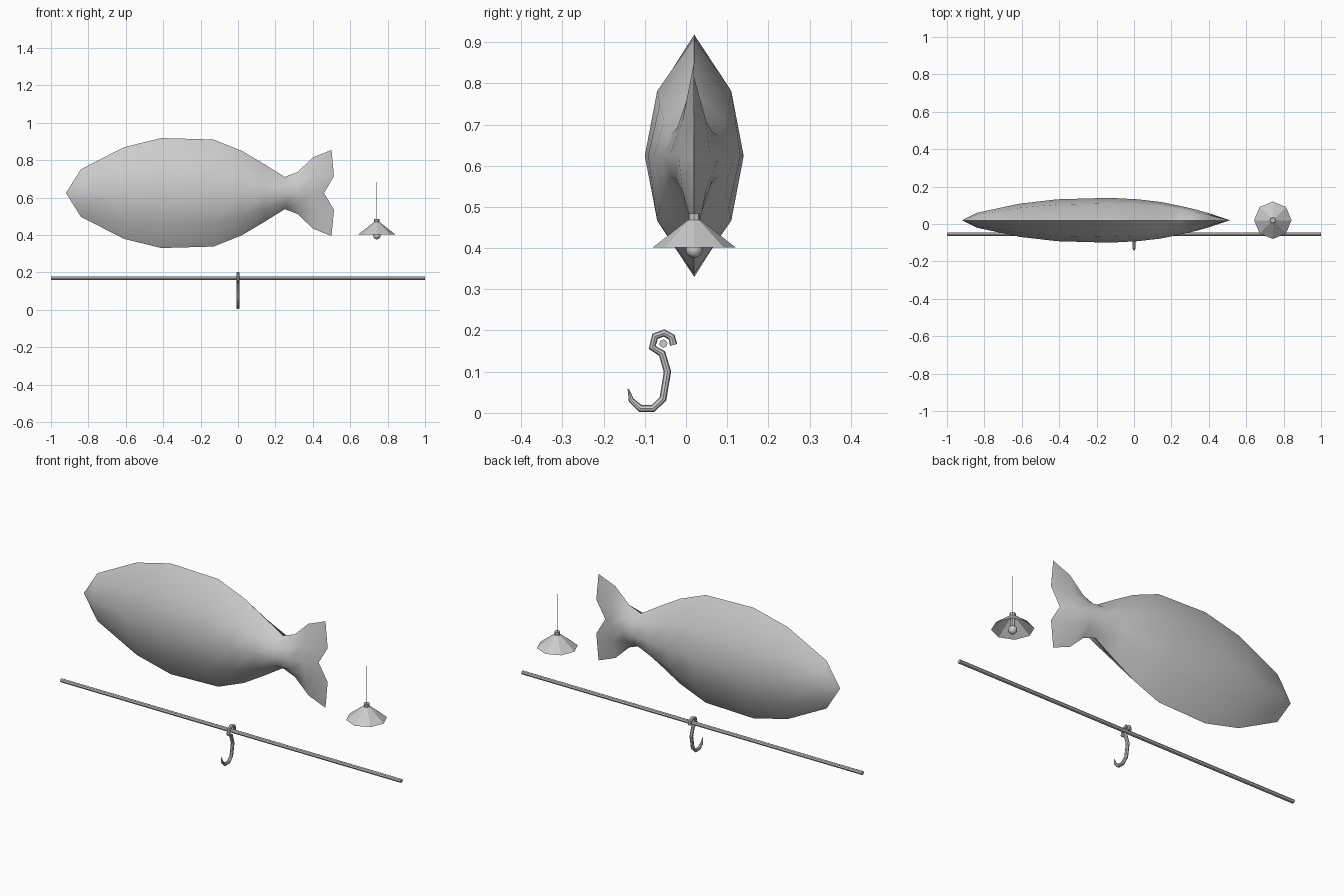
import bpy, bmesh, math
from math import cos, sin, pi

if "Cube" in bpy.data.objects:
    bpy.data.objects.remove(bpy.data.objects["Cube"])

CY = 0.02          # fish and lamp sit slightly behind centre
CZ = 0.624         # fish mid height


def finish(name, bm, smooth=None):
    bmesh.ops.remove_doubles(bm, verts=bm.verts, dist=1e-4)
    bmesh.ops.recalc_face_normals(bm, faces=bm.faces)
    me = bpy.data.meshes.new(name)
    bm.to_mesh(me)
    bm.free()
    ob = bpy.data.objects.new(name, me)
    bpy.context.collection.objects.link(ob)
    if smooth:
        bpy.ops.object.select_all(action='DESELECT')
        ob.select_set(True)
        bpy.context.view_layer.objects.active = ob
        bpy.ops.object.shade_smooth_by_angle(angle=math.radians(smooth))
    return ob


def loft(bm, rings):
    rows = [[bm.verts.new(p) for p in r] for r in rings]
    for a, b in zip(rows, rows[1:]):
        for i in range(len(a)):
            j = (i + 1) % len(a)
            bm.faces.new((a[i], a[j], b[j], b[i]))
    return rows


def turned(name, profile, x, y, sides=8, caps=True, smooth=None):
    """Lathe of (radius, z) points around a vertical axis."""
    bm = bmesh.new()
    rows = loft(bm, [[(x + r * cos(2 * pi * i / sides), y + r * sin(2 * pi * i / sides), z)
                      for i in range(sides)] for r, z in profile])
    if caps:
        bm.faces.new(rows[0])
        bm.faces.new(rows[-1])
    return finish(name, bm, smooth)


def tube(name, pts, radius, res, tapers=None):
    """Round bar along a path of points."""
    cu = bpy.data.curves.new(name, 'CURVE')
    cu.dimensions = '3D'
    cu.bevel_depth = radius
    cu.bevel_resolution = res
    cu.use_fill_caps = True
    sp = cu.splines.new('POLY')
    sp.points.add(len(pts) - 1)
    for i, p in enumerate(pts):
        sp.points[i].co = (*p, 1)
        sp.points[i].radius = tapers[i] if tapers else 1
    sp.use_smooth = False
    ob = bpy.data.objects.new(name, cu)
    bpy.context.collection.objects.link(ob)
    return ob


# Fish: lens-shaped sections (x, half height, half width, shoulder height)
sections = [(-0.84, 0.127, 0.040, 0.55), (-0.61, 0.245, 0.089, 0.55),
            (-0.41, 0.294, 0.112, 0.55), (-0.13, 0.286, 0.120, 0.55),
            (0.02, 0.226, 0.112, 0.55), (0.14, 0.155, 0.098, 0.55),
            (0.25, 0.086, 0.076, 0.6), (0.32, 0.113, 0.060, 0.5),
            (0.40, 0.190, 0.038, 0.45)]


def section(x, h, w, s, shoulder_x=None, tip_x=None):
    out = []
    for dy, dz in [(0, 1), (.75, s), (1, 0), (.75, -s), (0, -1), (-.75, -s), (-1, 0), (-.75, -s * -1)]:
        px = x
        if tip_x and abs(dz) == 1:
            px = tip_x
        elif shoulder_x and dz != 0:
            px = shoulder_x
        out.append((px, CY + dy * w, CZ + dz * h))
    return out


bm = bmesh.new()
rings = [section(*s) for s in sections]
rings.append(section(0.46, 0.23, 0.0, 0.39, 0.513, 0.50))    # forked tail edge
rows = loft(bm, rings)
nose = bm.verts.new((-0.92, CY, CZ))
for i in range(8):
    bm.faces.new((nose, rows[0][(i + 1) % 8], rows[0][i]))
finish("fish", bm, 50)

# Hanging rail
tube("rail", [(-1, -0.055, 0.168), (1, -0.055, 0.168)], 0.010, 2)

# S-shaped hook hanging over the rail
hook = [(-.030, .165), (-.035, .184), (-.053, .194), (-.075, .186), (-.082, .159),
        (-.058, .144), (-.045, .100), (-.056, .034), (-.080, .011), (-.111, .011),
        (-.133, .031), (-.140, .058)]
tube("hook", [(0, y, z) for y, z in hook], 0.009, 2, [1] * 10 + [0.75, 0.2])

# Pendant lamp
LX = 0.742
tube("lamp_cord", [(LX, CY, 0.48), (LX, CY, 0.682)], 0.002, 1)
turned("lamp_cap", [(0.014, 0.464), (0.014, 0.484)], LX, CY)
turned("lamp_shade", [(0.100, 0.402), (0.016, 0.468), (0.0, 0.468)], LX, CY, caps=False)
turned("lamp_socket", [(0.011, 0.412), (0.011, 0.466)], LX, CY)
bm = bmesh.new()
bmesh.ops.create_uvsphere(bm, u_segments=10, v_segments=7, radius=0.021)
bmesh.ops.translate(bm, verts=bm.verts, vec=(LX, CY, 0.397))
finish("lamp_bulb", bm, 60)
